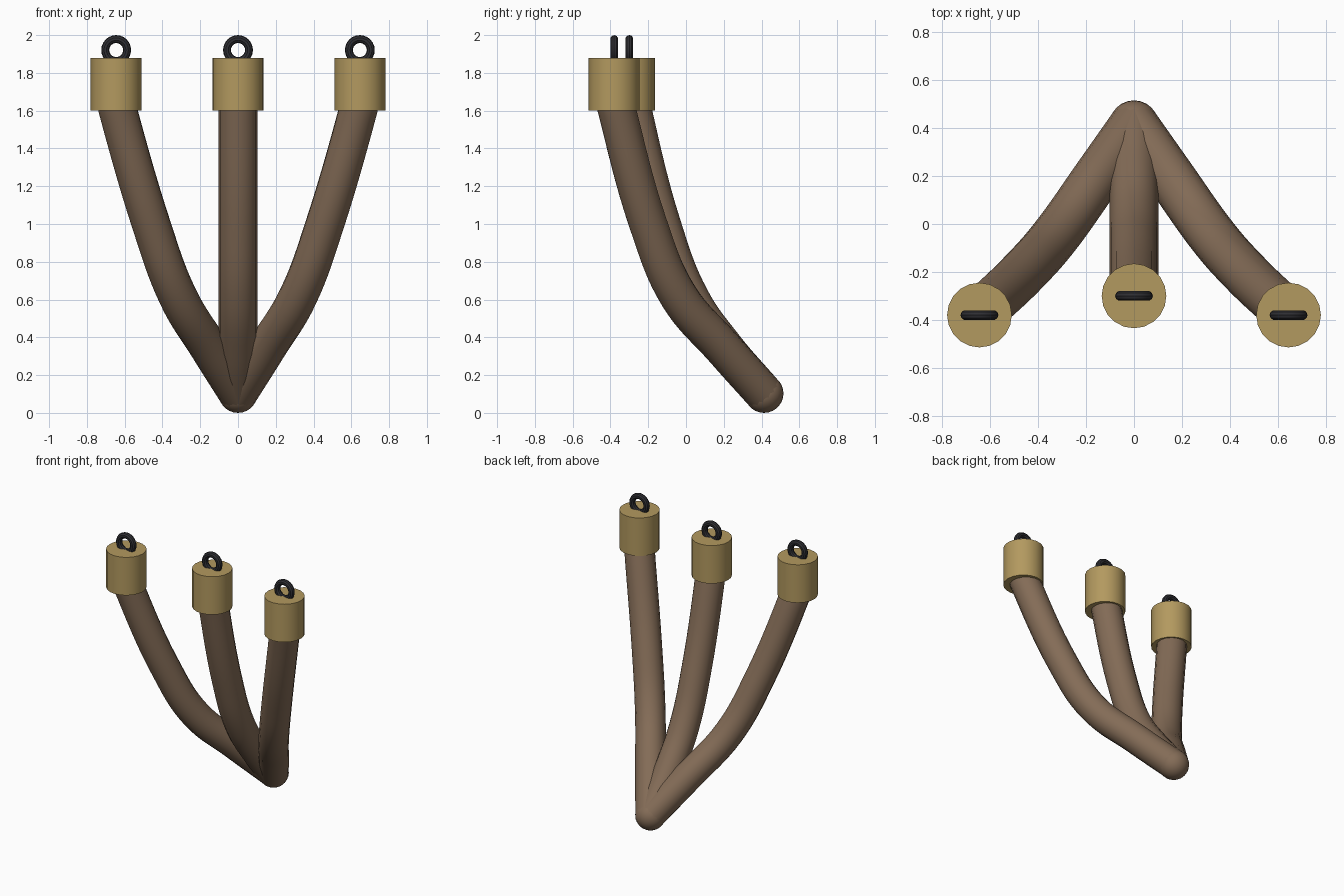
import bpy
import math

if "Cube" in bpy.data.objects:
    bpy.data.objects.remove(bpy.data.objects["Cube"])

def material(name, rgb):
    m = bpy.data.materials.new(name)
    m.diffuse_color = (*rgb, 1)
    m.use_nodes = True
    m.node_tree.nodes["Principled BSDF"].inputs["Base Color"].default_value = m.diffuse_color
    return m

BROWN = material("bark brown", (0.23, 0.15, 0.095))
BRASS = material("dull brass", (0.45, 0.32, 0.115))
IRON = material("dark iron", (0.028, 0.028, 0.033))

R = 0.102               # branch radius
BASE = (0, 0.413, 0.103)  # point where all branches meet

def finish(obj, name, mat):
    obj.name = name
    obj.data.materials.clear()
    obj.data.materials.append(mat)
    bpy.ops.object.shade_smooth_by_angle(angle=math.radians(35))

# Round tube along a smooth path
def branch(name, points):
    cu = bpy.data.curves.new(name, 'CURVE')
    cu.dimensions = '3D'
    cu.bevel_depth = R
    cu.bevel_resolution = 6
    cu.resolution_u = 8
    cu.use_fill_caps = True
    sp = cu.splines.new('BEZIER')
    sp.bezier_points.add(len(points) - 1)
    for bp, co in zip(sp.bezier_points, points):
        bp.co = co
        bp.handle_left_type = bp.handle_right_type = 'AUTO'
    obj = bpy.data.objects.new(name, cu)
    bpy.context.collection.objects.link(obj)
    bpy.ops.object.select_all(action='DESELECT')
    obj.select_set(True)
    bpy.context.view_layer.objects.active = obj
    bpy.ops.object.convert(target='MESH')
    finish(bpy.context.object, name, BROWN)

# Cylindrical end cap with a hanging ring sunk into its top
def cap_and_ring(side, x, y):
    bpy.ops.mesh.primitive_cylinder_add(vertices=20, radius=0.135, depth=0.28,
                                        location=(x, y, 1.74))
    finish(bpy.context.object, side + "_cap", BRASS)
    bpy.ops.mesh.primitive_torus_add(major_radius=0.058, minor_radius=0.021,
                                     major_segments=24, minor_segments=10,
                                     location=(x, y, 1.921),
                                     rotation=(math.pi / 2, 0, 0))
    finish(bpy.context.object, side + "_ring", IRON)

# Side branches, mirrored in x
for side, s in (("left", -1), ("right", 1)):
    branch(side + "_branch", [BASE, (s * 0.15, 0.2, 0.34), (s * 0.32, -0.04, 0.62),
                              (s * 0.46, -0.2, 1.0), (s * 0.635, -0.365, 1.6),
                              (s * 0.655, -0.385, 1.68)])
    cap_and_ring(side, s * 0.645, -0.38)

# Middle branch
branch("middle_branch", [BASE, (0, 0.2, 0.35), (0, 0.025, 0.6), (0, -0.13, 1.0),
                         (0, -0.283, 1.6), (0, -0.3, 1.68)])
cap_and_ring("middle", 0, -0.3)

# Rounded end where the branches join
bpy.ops.mesh.primitive_uv_sphere_add(segments=24, ring_count=14, radius=R + 0.001,
                                     location=BASE)
finish(bpy.context.object, "rounded_base", BROWN)
